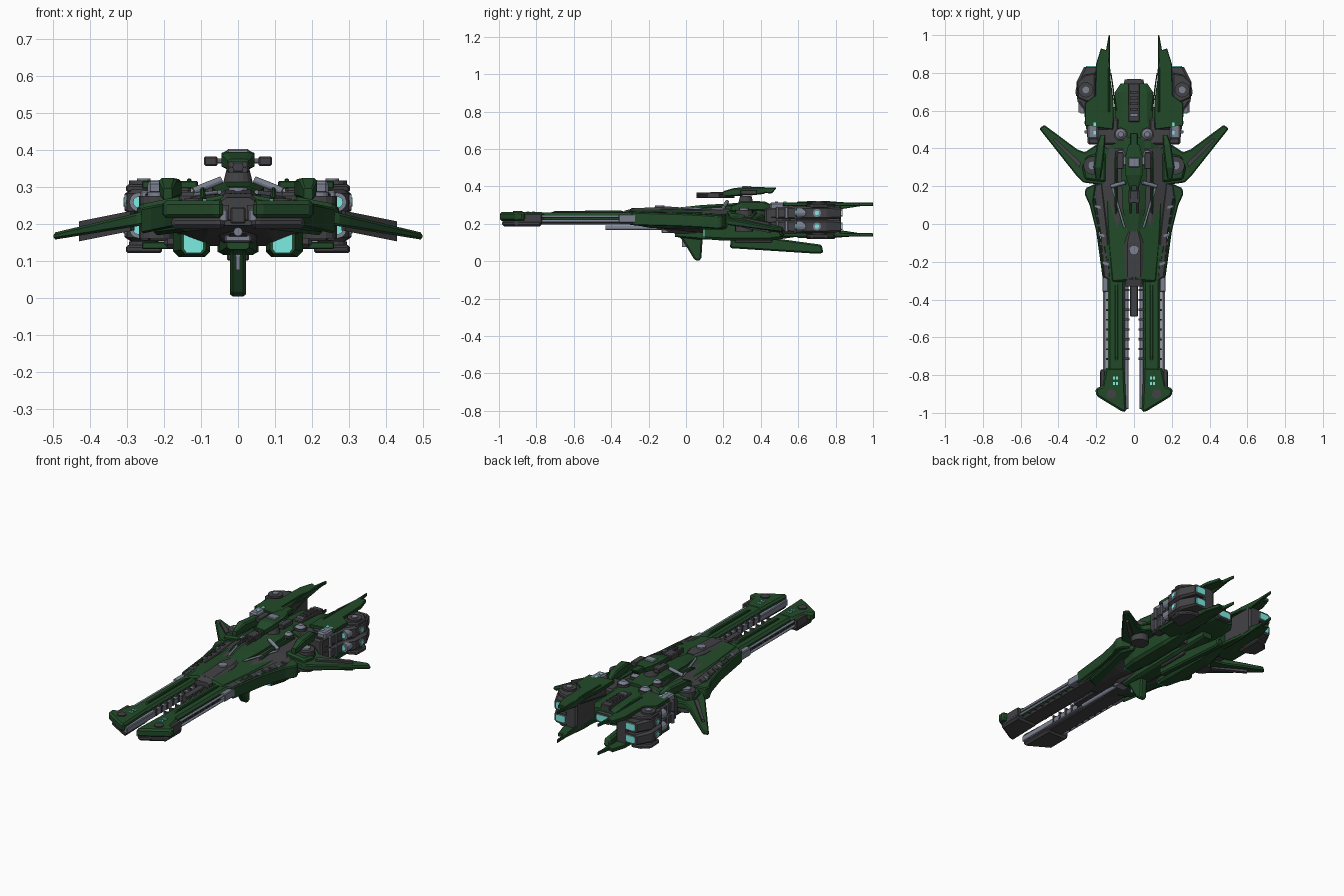
import bpy, bmesh, math
from mathutils import Vector


def material(name, r, g, b):
    m = bpy.data.materials.new(name)
    m.diffuse_color = (r, g, b, 1)
    return m


GREEN = material("hull_green", 0.016, 0.068, 0.022)
DARK = material("dark_metal", 0.055, 0.055, 0.06)
STEEL = material("steel", 0.2, 0.22, 0.28)
GLOW = material("cyan_glow", 0.2, 0.85, 0.75)


def finish(name, bm, mat, mirror=False, bevel=0.0):
    bmesh.ops.recalc_face_normals(bm, faces=bm.faces)
    me = bpy.data.meshes.new(name)
    bm.to_mesh(me)
    bm.free()
    me.materials.append(mat)
    ob = bpy.data.objects.new(name, me)
    bpy.context.collection.objects.link(ob)
    if bevel:
        b = ob.modifiers.new("bevel", "BEVEL")
        b.width, b.segments, b.limit_method = bevel, 1, "ANGLE"
    if mirror:
        ob.modifiers.new("mirror", "MIRROR")
    return ob


def skin(name, rings, mat, mirror=False, bevel=0.0):
    """Join equal-length rings of points into a capped solid."""
    bm = bmesh.new()
    vs = [[bm.verts.new(p) for p in r] for r in rings]
    n = len(vs[0])
    for a, b in zip(vs, vs[1:]):
        for i in range(n):
            bm.faces.new((a[i], a[(i + 1) % n], b[(i + 1) % n], b[i]))
    bm.faces.new(vs[0])
    bm.faces.new(vs[-1])
    return finish(name, bm, mat, mirror, bevel)


def plate(name, pts, z0, z1, mat, mirror=True, bevel=0.005, slope=0.0):
    """Top-view outline extruded in z; slope lowers it towards the wing tips."""
    return skin(name, [[(x, y, z - slope * x) for x, y in pts] for z in (z0, z1)], mat, mirror, bevel)


def fin(name, pts, x0, x1, mat, mirror=False, bevel=0.005):
    """Side-view (y, z) outline extruded in x."""
    return skin(name, [[(x, y, z) for y, z in pts] for x in (x0, x1)], mat, mirror, bevel)


def loft(name, secs, mat, mirror=False, c=0.3, bevel=0.0):
    """Chamfered box sections (y, x, z, half width, half height) joined along y."""
    shape = [(1, -1 + c), (1, 1 - c), (1 - c, 1), (c - 1, 1), (-1, 1 - c), (-1, c - 1), (c - 1, -1), (1 - c, -1)]
    return skin(name, [[(x + w * u, y, z + h * v) for u, v in shape] for y, x, z, w, h in secs], mat, mirror, bevel)


def box(name, x0, x1, y0, y1, z0, z1, mat, mirror=True, bevel=0.004):
    return plate(name, [(x0, y0), (x1, y0), (x1, y1), (x0, y1)], z0, z1, mat, mirror, bevel)


def rod(name, a, b, r, mat, mirror=True, r2=None, sides=12):
    a, b = Vector(a), Vector(b)
    bm = bmesh.new()
    bmesh.ops.create_cone(bm, cap_ends=True, segments=sides, radius1=r, radius2=r if r2 is None else r2, depth=(b - a).length)
    q = (b - a).to_track_quat("Z", "Y")
    for v in bm.verts:
        v.co = (a + b) / 2 + q @ v.co
    return finish(name, bm, mat, mirror)


# Forward prongs with rails, heads and surface panels
plate("prong", [(.05, -.97), (.14, -.88), (.14, -.3), (.17, -.1), (.05, -.1)], .205, .26, GREEN, bevel=.012)
box("prong_core", .045, .135, -.93, -.2, .195, .225, DARK)
box("inner_rail", .028, .052, -.98, -.28, .205, .24, STEEL)
plate("prong_head", [(.04, -.995), (.06, -.995), (.2, -.91), (.205, -.87), (.17, -.86), (.15, -.76), (.05, -.76)], .215, .262, GREEN, bevel=.012)
plate("prong_head_base", [(.035, -.985), (.06, -.98), (.18, -.91), (.18, -.77), (.04, -.77)], .185, .22, DARK, bevel=.012)
box("head_side_block", .155, .178, -.87, -.77, .2, .255, DARK)
rod("head_disc", (.12, -.9, .25), (.12, -.9, .268), .025, DARK)
for y in (-.845, -.815):
    for x in (.09, .105):
        box("head_light", x - .005, x + .005, y - .008, y + .008, .255, .266, GLOW, bevel=0)
rod("outer_rail_upper", (.152, -.78, .24), (.152, -.28, .24), .007, STEEL)
rod("outer_rail_lower", (.158, -.78, .215), (.158, -.28, .215), .007, STEEL)
box("outer_rail_mount", .135, .168, -.36, -.27, .205, .25, STEEL)
for i in range(9):
    y = -.72 + i * .052
    box("inner_rail_clip", .024, .058, y, y + .012, .21, .25, DARK, bevel=0)
    box("prong_rib", .134, .15, y, y + .01, .205, .235, DARK, bevel=0)
fin("prong_ridge", [(-.74, .255), (-.7, .268), (-.35, .272), (-.3, .255)], .085, .1, GREEN, True, .003)

# Central barrel and neck module between the prongs
box("centre_barrel", -.02, .02, -.49, -.28, .2, .245, DARK, False)
rod("barrel_tube", (0, -.43, .178), (0, -.1, .178), .012, STEEL, False)
loft("neck_module", [(-.33, 0, .24, .045, .03), (-.28, 0, .245, .05, .038), (-.1, 0, .25, .05, .042), (-.04, 0, .25, .03, .04)], DARK)
rod("neck_hatch", (0, -.14, .28), (0, -.14, .298), .025, STEEL, False)
loft("nose_block", [(-.16, 0, .205, .025, .03), (-.08, 0, .205, .05, .055), (.1, 0, .205, .06, .06)], DARK)
for z, w in ((.24, .03), (.215, .022)):
    box("nose_window", -w, w, -.172 + (.24 - z), -.12, z - .008, z + .008, GLOW, False, 0)
box("nose_lip", -.035, .035, -.13, -.07, .15, .17, STEEL, False)

# Main hull with sloping shoulders
plate("hull_deck", [(0, -.3), (.12, -.31), (.14, -.1), (.15, .1), (.15, .4), (0, .48)], .235, .285, GREEN, bevel=.01, slope=.18)
loft("hull_core", [(-.3, 0, .225, .12, .03), (0, 0, .215, .15, .055), (.2, 0, .21, .17, .07), (.5, 0, .21, .15, .07)], DARK, c=.4)
loft("hull_spine", [(-.06, 0, .265, .03, .02), (.08, 0, .275, .06, .025), (.3, 0, .285, .07, .028), (.46, 0, .28, .05, .025)], GREEN, c=.5)
plate("side_panel", [(.125, -.3), (.16, -.28), (.18, -.05), (.22, .2), (.17, .22), (.14, -.05)], .24, .285, DARK, slope=.18)
plate("side_fender", [(.155, -.29), (.167, -.28), (.2, -.04), (.235, .1), (.262, .16), (.255, .19), (.2, .215), (.215, .12), (.185, -.02)], .225, .295, GREEN, bevel=.008, slope=.2)
plate("under_fender", [(.07, -.25), (.15, -.2), (.19, .0), (.23, .16), (.2, .22), (.07, .22)], .195, .225, GREEN, bevel=.01, slope=.12)
for i in range(8):
    y = -.22 + i * .05
    x = .15 + .035 * (y + .22) / .25
    plate("panel_slat", [(x - .014, y), (x + .016, y + .008), (x + .016, y + .022), (x - .014, y + .014)], .28, .291, STEEL if i % 3 == 0 else DARK, bevel=0, slope=.18)
rod("deck_pipe", (.05, -.02, .285), (.115, .2, .278), .006, STEEL)
rod("shoulder_bar", (.045, .22, .318), (.12, .2, .288), .01, STEEL)
fin("deck_strake", [(.02, .26), (.1, .29), (.3, .305), (.42, .27)], .088, .103, GREEN, True)
loft("shoulder_pod", [(.24, .19, .28, .012, .015), (.3, .19, .295, .024, .028), (.42, .175, .295, .022, .025), (.47, .165, .28, .012, .015)], GREEN, True)

# Swept wings
wing = [(.12, .2), (.27, .22), (.3, .25), (.502, .505), (.475, .525), (.3, .395), (.26, .38), (.2, .42), (.12, .4)]
skin("wing", [[(x, y, .2655 - .2 * x + s * (.028 - .037 * x)) for x, y in wing] for s in (-1, 1)], GREEN, True, .006)
plate("wing_root_cover", [(.15, .22), (.26, .235), (.275, .3), (.25, .36), (.15, .38)], .25, .305, GREEN, bevel=.01, slope=.2)
rod("wing_pivot", (.22, .31, .16), (.22, .31, .275), .048, DARK, sides=16)
rod("wing_pivot_cap", (.22, .31, .27), (.22, .31, .285), .025, STEEL, sides=16)
skin("wing_groove", [[(x, y, z - .2 * x) for x, y in ((.29, .3), (.43, .445), (.42, .455), (.28, .325))] for z in (.238, .292)], DARK, True)

# Lower intakes with glowing faces
loft("lower_intake", [(.1, .12, .158, .034, .04), (.2, .125, .16, .05, .05), (.45, .125, .16, .05, .05), (.62, .12, .17, .03, .035)], GREEN, True)
loft("intake_glow", [(.09, .12, .156, .027, .035), (.11, .12, .156, .027, .035)], GLOW, True)
loft("belly_hull", [(-.06, 0, .15, .03, .02), (.08, 0, .145, .05, .03), (.4, 0, .145, .055, .03), (.62, 0, .16, .03, .02)], GREEN)

# Ventral fin and keel
fin("ventral_fin", [(-.05, .14), (-.02, .115), (.045, .008), (.065, 0), (.082, .012), (.09, .14)], -.022, .022, GREEN, bevel=.008)
box("ventral_fin_strip", -.006, .006, -.022, .02, .075, .135, STEEL, False, 0)
fin("ventral_keel", [(.24, .13), (.235, .07), (.7, .04), (.735, .044), (.725, .088), (.42, .13)], -.02, .02, GREEN, bevel=.008)
box("keel_mount", -.03, .03, .26, .46, .1, .14, DARK, False)

# Tail body
loft("tail_body", [(.4, 0, .225, .13, .065), (.55, 0, .225, .1, .06), (.7, 0, .225, .1, .05), (.745, 0, .225, .07, .04)], GREEN)
box("tail_channel", -.03, .03, .54, .745, .25, .292, DARK, False)
loft("tail_exhaust", [(.7, 0, .22, .06, .035), (.765, 0, .22, .05, .028)], DARK)
loft("tail_exhaust_glow", [(.76, 0, .22, .038, .018), (.768, 0, .22, .038, .018)], GLOW)
for i in range(5):
    box("channel_slat", -.022, .022, .57 + i * .03, .585 + i * .03, .288, .3, STEEL if i == 0 else DARK, False, 0)
for y, r in ((.475, .036), (.365, .03)):
    rod("deck_dome_ring", (.07, y, .25), (.07, y, .3), r, DARK, sides=16)
    rod("deck_dome", (.07, y, .3), (.07, y, .314), r * .8, STEEL, r2=r * .4, sides=16)
rod("tail_antenna", (.095, .6, .27), (.122, .8, .285), .006, GREEN, r2=.003, sides=6)

# Engine pods, upper and lower stacks
box("engine_bridge", .08, .245, .42, .56, .17, .285, DARK, bevel=.01)
box("engine_web", .125, .2, .5, .83, .135, .3, DARK, bevel=.01)
for name, z, s in (("upper", .258, 1), ("lower", .186, -1)):
    loft(name + "_engine", [(.44, .215, z, .03, .03), (.6, .225, z, .04, .034), (.65, .25, z, .05, .034), (.75, .255, z, .05, .034), (.83, .225, z, .04, .03)], DARK, True)
    loft(name + "_nozzle_glow", [(.825, .225, z, .03, .02), (.836, .225, z, .03, .02)], GLOW, True)
    rod(name + "_front_lamp_ring", (.268, .59, z), (.268, .66, z), .026, STEEL)
    rod(name + "_front_lamp", (.268, .584, z), (.268, .6, z), .016, GLOW)
    rod(name + "_side_ring", (.28, .7, z), (.307, .7, z), .022, STEEL)
    rod(name + "_side_light", (.3, .7, z), (.31, .7, z), .012, GLOW)
    for y in (.48, .53, .58, .77):
        box(name + "_engine_band", .19, .263, y, y + .015, z - .031, z + .031, STEEL, bevel=.003)
    zo = z + s * .046
    # Outer armour plate ending in a long tail spike
    plate(name + "_tail_armour", [(.11, .5), (.26, .52), (.26, .64), (.205, .68), (.2, .85), (.175, .93), (.148, .92), (.134, 1), (.128, 1), (.132, .82), (.108, .65)], zo - .009, zo + .011, GREEN, bevel=.005)
    plate(name + "_pod_cover", [(.205, .64), (.26, .65), (.3, .67), (.303, .75), (.26, .79), (.205, .8)], zo - .02, zo + .002, DARK, bevel=.006)
    rod(name + "_pod_disc", (.255, .71, zo - .01), (.255, .71, zo + .012), .04, DARK, sides=16)
    rod(name + "_pod_disc_cap", (.255, .71, zo), (.255, .71, zo + s * .018), .018, STEEL)
    fin(name + "_spike_web", [(.55, zo - s * .02), (.6, zo + s * .016), (.75, zo + s * .018), (.995, zo), (.8, zo - s * .03)], .126, .138, GREEN, True, .003)
box("shoulder_block", .19, .245, .45, .55, .27, .315, STEEL, bevel=.008)
for y in (.475, .52):
    box("shoulder_light", .2, .215, y, y + .018, .31, .318, GLOW, bevel=0)

# Dorsal turret
rod("turret_base", (0, .32, .29), (0, .32, .35), .045, DARK, False, .03, 16)
loft("turret_body", [(.2, 0, .36, .028, .015), (.26, 0, .37, .045, .022), (.36, 0, .375, .045, .022), (.42, 0, .378, .03, .018)], GREEN)
fin("turret_tail", [(.34, .37), (.36, .392), (.485, .394), (.46, .362)], -.022, .022, GREEN)
box("turret_arm", -.085, .085, .31, .36, .362, .376, STEEL, False)
box("turret_arm_pod", .055, .092, .29, .38, .356, .382, DARK)
box("turret_sight", -.03, .03, .3, .35, .385, .402, STEEL, False)
for z in (.347, .362):
    rod("turret_barrel", (.018, .055, z - .002), (.018, .26, z), .008, DARK, sides=8)
box("barrel_sleeve", -.03, .03, .11, .18, .338, .368, DARK, False)
